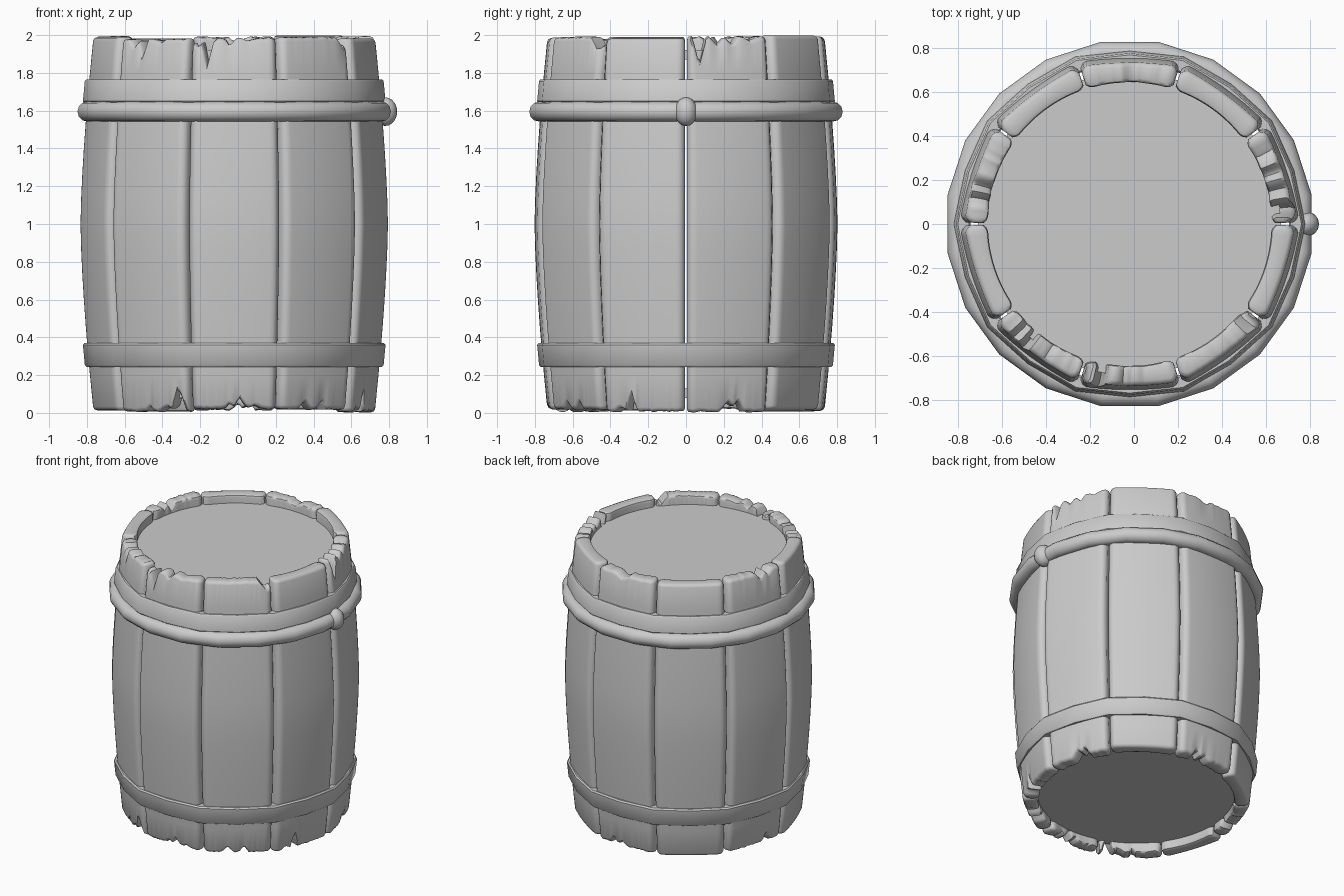
import bpy, bmesh, math, random

if "Cube" in bpy.data.objects:
    bpy.data.objects.remove(bpy.data.objects["Cube"])

random.seed(4)
CX = -0.02          # barrel axis
N = 10              # number of staves
COLS = 28           # columns across one stave


def finish(name, bm, angle=40):
    bmesh.ops.recalc_face_normals(bm, faces=bm.faces)
    me = bpy.data.meshes.new(name)
    bm.to_mesh(me)
    bm.free()
    ob = bpy.data.objects.new(name, me)
    ob.location.x = CX
    bpy.context.collection.objects.link(ob)
    bpy.ops.object.select_all(action='DESELECT')
    ob.select_set(True)
    bpy.context.view_layer.objects.active = ob
    bpy.ops.object.shade_smooth_by_angle(angle=math.radians(angle))
    return ob


def barrel_radius(z):
    return 0.802 - 0.07 * abs(z - 1) ** 1.5


def chip_depth(u, notches):
    # V-shaped splits: (position, depth, half width)
    return max([d * max(0, 1 - abs(u - p) / w) for p, d, w in notches] + [0])


# Splits in the stave ends, by stave number: (position across, depth, half width)
TOP = {
    0: [(.13, .15, .09), (.36, .05, .1), (.55, .04, .09), (.8, .02, .1)],
    2: [(.45, .025, .15)],
    4: [(.6, .05, .08), (.75, .03, .08)],
    6: [(.22, .05, .08), (.36, .09, .07), (.6, .015, .1)],
    7: [(.05, .05, .1), (.18, .15, .08), (.45, .04, .08), (.7, .015, .1)],
    8: [(.95, .07, .12)],
}
BOTTOM = {
    0: [(.5, .05, .12), (.62, .07, .08)],
    2: [(.3, .06, .08), (.45, .03, .08)],
    4: [(.7, .08, .07)],
    6: [(.45, .04, .05), (.87, .13, .1), (.7, .03, .1)],
    7: [(.45, .03, .08), (.57, .06, .09), (.75, .02, .1)],
    8: [(.35, .04, .1), (.6, .05, .08)],
    9: [(.35, .12, .06), (.2, .02, .1)],
}

# Staves: bulged planks with rounded edges and split ends
for k in range(N):
    bm = bmesh.new()
    top_z, bot_z = 2 - random.uniform(0, .02), random.uniform(0, .02)
    # rows as (z, inset, split amount)
    rows = [(bot_z, .02, 1), (bot_z + .006, .006, 1), (bot_z + .02, 0, 1), (.2, 0, 0)]
    rows += [(.2 + 1.6 * i / 12, 0, 0) for i in range(1, 13)]
    rows += [(top_z - .02, 0, 1), (top_z - .006, .006, 1), (top_z, .02, 1)]
    wave = [random.uniform(0, .008) for _ in range(COLS + 1)]
    rings = []
    for z0, inset, s in rows:
        outer, inner = [], []
        for i in range(COLS + 1):
            u = i / COLS
            notches = (TOP if z0 > 1 else BOTTOM).get(k, [])
            depth = s * (chip_depth(u, notches) + (wave[i] if notches else 0))
            z = z0 - depth if z0 > 1 else z0 + depth
            edge = max(0, 1 - min(u, 1 - u) / .08) ** 2
            r = barrel_radius(z)
            half = math.pi / N - .008 - inset * .7
            a = math.radians(18 + 36 * k) + (2 * u - 1) * half
            ro = r + .018 * (2 * u - 1) ** 2 - .03 * edge - inset
            ri = r - .09 + .018 * edge + inset
            outer.append(bm.verts.new((ro * math.cos(a), ro * math.sin(a), z)))
            inner.append(bm.verts.new((ri * math.cos(a), ri * math.sin(a), z)))
        rings.append(outer + inner[::-1])
    n = len(rings[0])
    for a, b in zip(rings, rings[1:]):
        for i in range(n):
            j = (i + 1) % n
            bm.faces.new((a[i], a[j], b[j], b[i]))
    for ring in (rings[0], rings[-1]):
        for i in range(COLS):
            bm.faces.new((ring[i], ring[i + 1], ring[n - 2 - i], ring[n - 1 - i]))
    finish(f"stave_{k + 1}", bm, 45)


# Barrel heads: flat discs just inside each end
for name, z in (("top_head", 1.895), ("bottom_head", .105)):
    bm = bmesh.new()
    bmesh.ops.create_cone(bm, cap_ends=True, segments=40, radius1=.69, radius2=.69, depth=.05)
    bmesh.ops.translate(bm, verts=bm.verts, vec=(0, 0, z))
    finish(name, bm)


def swept_ring(name, profile, start, swell=0):
    # Revolve a closed (radius, z) profile in 20 steps; swell widens every other step
    bm = bmesh.new()
    loops = []
    for s in range(20):
        a = start + s * math.pi / 10
        extra = swell if s % 2 == 0 else 0
        loops.append([bm.verts.new(((r + extra) * math.cos(a), (r + extra) * math.sin(a), z))
                      for r, z in profile])
    m = len(profile)
    for s in range(20):
        a, b = loops[s], loops[(s + 1) % 20]
        for i in range(m):
            j = (i + 1) % m
            bm.faces.new((a[i], b[i], b[j], a[j]))
    return finish(name, bm)


# Flat hoops, upper one mirrored to make the lower one
hoop = [(.72, 1.64), (.78, 1.64), (.788, 1.65), (.778, 1.757), (.77, 1.766), (.72, 1.766)]
swept_ring("upper_hoop", hoop, 0, .013)
swept_ring("lower_hoop", [(r, 2.01 - z) for r, z in hoop], 0, .013)

# Round ring under the upper hoop, with a knob on the right side
circle = [(.787 + .053 * math.cos(i * math.pi / 6), 1.595 + .053 * math.sin(i * math.pi / 6))
          for i in range(12)]
swept_ring("round_ring", circle, math.radians(9))
bm = bmesh.new()
bmesh.ops.create_uvsphere(bm, u_segments=16, v_segments=10, radius=1)
bmesh.ops.scale(bm, verts=bm.verts, vec=(.065, .06, .076))
bmesh.ops.translate(bm, verts=bm.verts, vec=(.798, 0, 1.595))
finish("ring_knob", bm)
